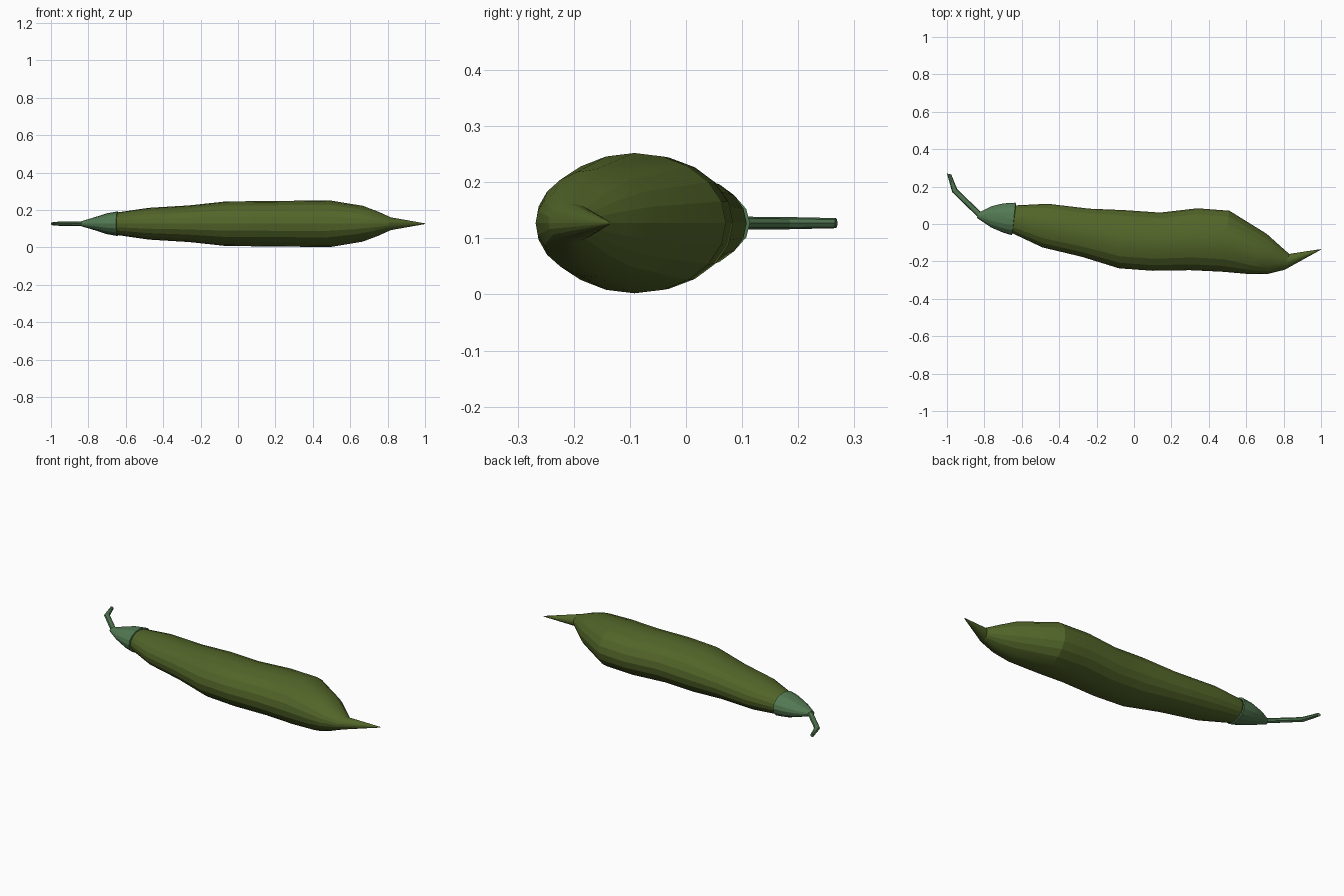
import bpy, bmesh, math
from mathutils import Vector

if "Cube" in bpy.data.objects:
    bpy.data.objects.remove(bpy.data.objects["Cube"])

ZC = 0.127


def material(name, color):
    m = bpy.data.materials.new(name)
    m.diffuse_color = (*color, 1)
    m.use_nodes = True
    m.node_tree.nodes["Principled BSDF"].inputs["Base Color"].default_value = m.diffuse_color
    return m


def loft(name, stations, sides, mat, cap_start=True, cap_end=True):
    """Skin elliptical rings; each station = lower xy, upper xy, half height."""
    bm = bmesh.new()
    rings = []
    for x0, y0, x1, y1, h in stations:
        a, b = Vector((x0, y0, ZC)), Vector((x1, y1, ZC))
        mid, half = (a + b) / 2, (b - a) / 2
        ring = []
        for i in range(sides):
            t = 2 * math.pi * i / sides
            ring.append(bm.verts.new(mid + half * math.cos(t) + Vector((0, 0, h * math.sin(t)))))
        rings.append(ring)
    for r, s in zip(rings, rings[1:]):
        for i in range(sides):
            j = (i + 1) % sides
            bm.faces.new((r[i], r[j], s[j], s[i]))
    if cap_start:
        bm.faces.new(rings[0])
    if cap_end:
        bm.faces.new(rings[-1])
    bmesh.ops.recalc_face_normals(bm, faces=bm.faces)
    mesh = bpy.data.meshes.new(name)
    bm.to_mesh(mesh)
    bm.free()
    obj = bpy.data.objects.new(name, mesh)
    bpy.context.collection.objects.link(obj)
    mesh.materials.append(mat)
    bpy.context.view_layer.objects.active = obj
    obj.select_set(True)
    bpy.ops.object.shade_smooth_by_angle(angle=math.radians(15))
    obj.select_set(False)
    return obj


pod_green = material("pod_green", (0.085, 0.13, 0.022))
stem_green = material("stem_green", (0.085, 0.19, 0.085))

# Pod body with its pointed tip
loft("pod", [
    (-0.68, -0.03, -0.66, 0.085, 0.045),
    (-0.645, -0.052, -0.625, 0.10, 0.062),
    (-0.49, -0.125, -0.46, 0.108, 0.085),
    (-0.28, -0.175, -0.24, 0.082, 0.098),
    (-0.08, -0.237, -0.05, 0.074, 0.119),
    (0.10, -0.25, 0.14, 0.061, 0.121),
    (0.30, -0.247, 0.34, 0.084, 0.123),
    (0.47, -0.255, 0.51, 0.071, 0.125),
    (0.62, -0.268, 0.71, -0.053, 0.096),
    (0.71, -0.268, 0.77, -0.107, 0.068),
    (0.805, -0.245, 0.83, -0.16, 0.034),
    (0.998, -0.138, 1.0, -0.134, 0.002),
], 20, pod_green)

# Cap over the pod's shoulder, with a rim turned inward
loft("cap", [
    (-0.84, 0.033, -0.825, 0.063, 0.015),
    (-0.765, -0.018, -0.765, 0.094, 0.035),
    (-0.70, -0.046, -0.70, 0.110, 0.056),
    (-0.652, -0.060, -0.633, 0.114, 0.066),
    (-0.650, -0.050, -0.631, 0.104, 0.058),
    (-0.68, -0.03, -0.665, 0.085, 0.045),
], 16, stem_green)

# Bent stem
loft("stem", [
    (-0.825, 0.027, -0.805, 0.051, 0.012),
    (-0.972, 0.170, -0.945, 0.186, 0.011),
    (-1.0, 0.27, -0.977, 0.265, 0.009),
], 8, stem_green)
